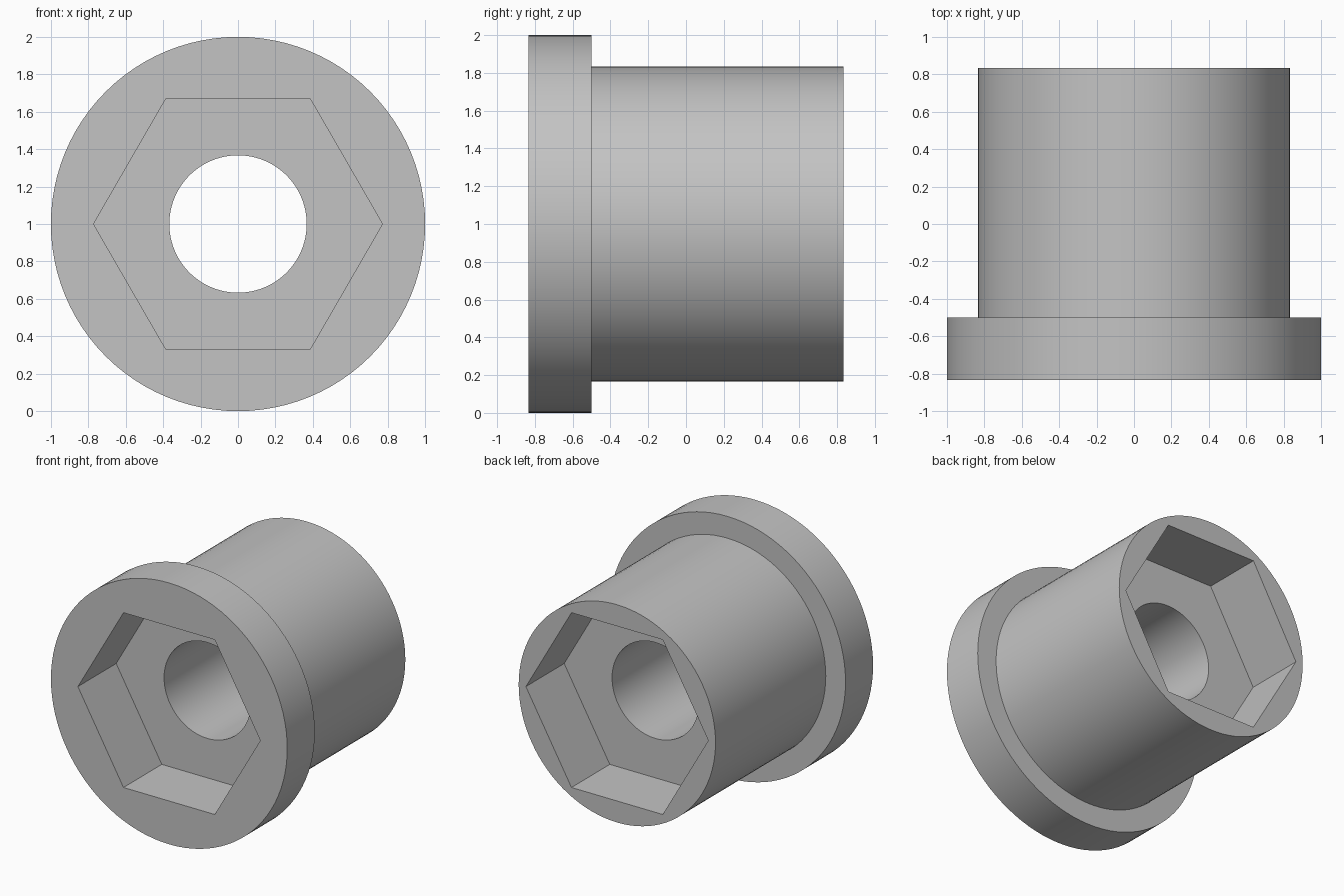
import bpy
import bmesh
from math import cos, pi, radians, tau

SEGMENTS = 96
CENTRE_Z = 1.0
FRONT, BACK, SHOULDER = -0.833, 0.833, -0.5
FLANGE_R, BODY_R, BORE_R = 1.0, 0.833, 0.367
HEX_R, POCKET_DEPTH = 0.772, 0.463

if "Cube" in bpy.data.objects:
    bpy.data.objects.remove(bpy.data.objects["Cube"], do_unlink=True)


def make_material(name, colour):
    mat = bpy.data.materials.new(name)
    mat.use_nodes = True
    mat.diffuse_color = colour
    mat.node_tree.nodes["Principled BSDF"].inputs["Base Color"].default_value = colour
    return mat


def add_ring(bm, radius, y, hexagonal):
    """Ring of vertices around the y axis, round or six-sided."""
    ring = []
    for i in range(SEGMENTS):
        angle = tau * i / SEGMENTS
        r = radius
        if hexagonal:
            r *= cos(pi / 6) / cos(angle % (pi / 3) - pi / 6)
        ring.append(bm.verts.new((r * cos(angle), y, CENTRE_Z + r * cos(angle - pi / 2))))
    return ring


# Closed section: outer flange and body, rear pocket, bore, front pocket
section = [
    (FLANGE_R, FRONT, False),
    (FLANGE_R, SHOULDER, False),
    (BODY_R, SHOULDER, False),
    (BODY_R, BACK, False),
    (HEX_R, BACK, True),
    (HEX_R, BACK - POCKET_DEPTH, True),
    (BORE_R, BACK - POCKET_DEPTH, False),
    (BORE_R, FRONT + POCKET_DEPTH, False),
    (HEX_R, FRONT + POCKET_DEPTH, True),
    (HEX_R, FRONT, True),
]

bm = bmesh.new()
rings = [add_ring(bm, *step) for step in section]
for k, ring in enumerate(rings):
    following = rings[(k + 1) % len(rings)]
    for i in range(SEGMENTS):
        j = (i + 1) % SEGMENTS
        bm.faces.new((ring[i], ring[j], following[j], following[i]))
bmesh.ops.recalc_face_normals(bm, faces=bm.faces)

mesh = bpy.data.meshes.new("flanged_bushing")
bm.to_mesh(mesh)
bm.free()
mesh.materials.append(make_material("plain grey", (0.55, 0.55, 0.55, 1.0)))

bushing = bpy.data.objects.new("flanged_bushing", mesh)
bpy.context.collection.objects.link(bushing)

# Smooth curved walls, keep rims and hexagon corners crisp
bpy.ops.object.select_all(action="DESELECT")
bushing.select_set(True)
bpy.context.view_layer.objects.active = bushing
bpy.ops.object.shade_smooth_by_angle(angle=radians(30))
